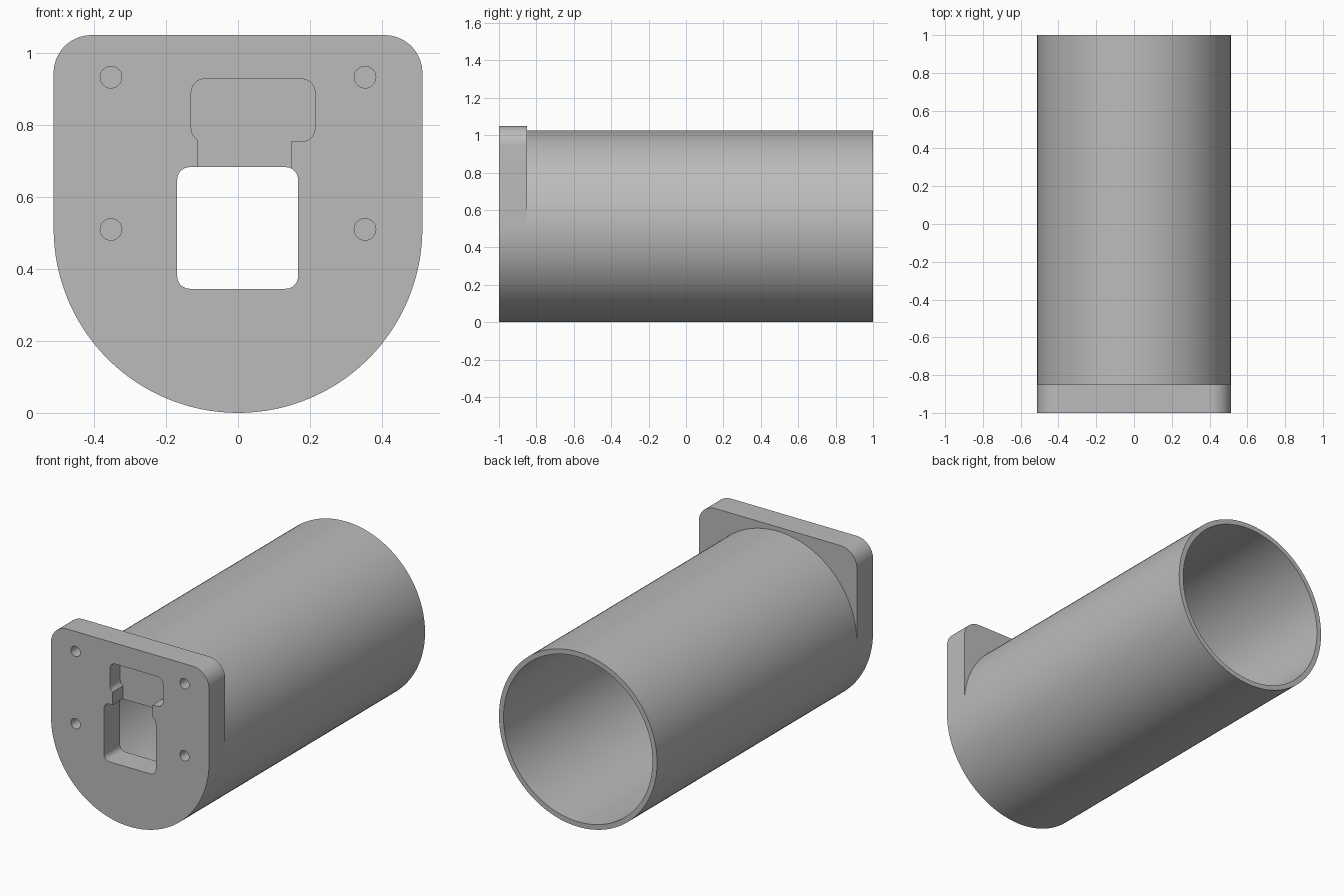
import bpy, bmesh
from math import pi, sin, cos, radians

cube = bpy.data.objects.get("Cube")
if cube:
    bpy.data.objects.remove(cube, do_unlink=True)

R = 0.5125            # outer radius, also the height of the tube axis
BORE = 0.483
FRONT, PLATE_BACK, BACK = -1.0, -0.85, 1.0
TOP = 1.05

grey = bpy.data.materials.new("plain grey")
grey.use_nodes = True
colour = (0.5, 0.5, 0.5, 1)
grey.diffuse_color = colour
grey.node_tree.nodes["Principled BSDF"].inputs["Base Color"].default_value = colour


def arc(cx, cz, r, start, end, steps):
    """Points on an arc in the xz plane, angles in degrees."""
    return [(cx + r * cos(radians(start + (end - start) * i / steps)),
             cz + r * sin(radians(start + (end - start) * i / steps)))
            for i in range(steps + 1)]


def circle(cx, cz, r, steps):
    return arc(cx, cz, r, 0, 360, steps)[:-1]


def rounded_box(x0, x1, z0, z1, r):
    pts = []
    for i, (cx, cz) in enumerate([(x1 - r, z1 - r), (x0 + r, z1 - r),
                                  (x0 + r, z0 + r), (x1 - r, z0 + r)]):
        pts += arc(cx, cz, r, 90 * i, 90 * i + 90, 10)
    return pts


def prism(name, outline, y0, y1):
    """Extrude an xz outline along y."""
    bm = bmesh.new()
    face = bm.faces.new([bm.verts.new((x, y0, z)) for x, z in outline])
    new = bmesh.ops.extrude_face_region(bm, geom=[face])["geom"]
    bmesh.ops.translate(bm, vec=(0, y1 - y0, 0),
                        verts=[v for v in new if isinstance(v, bmesh.types.BMVert)])
    bmesh.ops.recalc_face_normals(bm, faces=bm.faces)
    mesh = bpy.data.meshes.new(name)
    bm.to_mesh(mesh)
    bm.free()
    mesh.materials.append(grey)
    obj = bpy.data.objects.new(name, mesh)
    bpy.context.collection.objects.link(obj)
    return obj


def combine(target, tool, operation):
    """Apply a boolean and discard the tool."""
    mod = target.modifiers.new(operation.title(), 'BOOLEAN')
    mod.operation, mod.solver, mod.object = operation, 'EXACT', tool
    bpy.context.view_layer.objects.active = target
    bpy.ops.object.modifier_apply(modifier=mod.name)
    bpy.data.objects.remove(tool, do_unlink=True)


# Mounting plate: round below, square with rounded corners above
corner = 0.105
plate_outline = (arc(0, R, R, 180, 360, 64)
                 + arc(R - corner, TOP - corner, corner, 0, 90, 16)
                 + arc(corner - R, TOP - corner, corner, 90, 180, 16))
body = prism("flanged_tube", plate_outline, FRONT, PLATE_BACK)

# Round tube behind the plate, hollow up to the plate
combine(body, prism("tube", circle(0, R, R, 128), PLATE_BACK, BACK), 'UNION')
combine(body, prism("bore", circle(0, R, BORE, 128), PLATE_BACK, BACK + 0.1), 'DIFFERENCE')

# Square window through the plate
combine(body, prism("window", rounded_box(-0.169, 0.167, 0.345, 0.683, 0.035),
                    FRONT - 0.1, PLATE_BACK + 0.1), 'DIFFERENCE')

# Shallow pocket with a neck running down to the window
pocket_floor = FRONT + 0.095
pocket = prism("pocket", rounded_box(-0.13, 0.214, 0.754, 0.928, 0.037),
               FRONT - 0.1, pocket_floor)
neck = prism("neck", [(-0.113, 0.65), (0.147, 0.65), (0.147, 0.78), (-0.113, 0.78)],
             FRONT - 0.1, pocket_floor)
combine(pocket, neck, 'UNION')
combine(body, pocket, 'DIFFERENCE')

# Four blind screw holes
for x in (-0.353, 0.353):
    for z in (0.51, 0.933):
        combine(body, prism("screw_hole", circle(x, z, 0.03, 32),
                            FRONT - 0.1, FRONT + 0.1), 'DIFFERENCE')

bpy.ops.object.select_all(action='DESELECT')
body.select_set(True)
bpy.context.view_layer.objects.active = body
bpy.ops.object.shade_smooth_by_angle(angle=radians(30))
